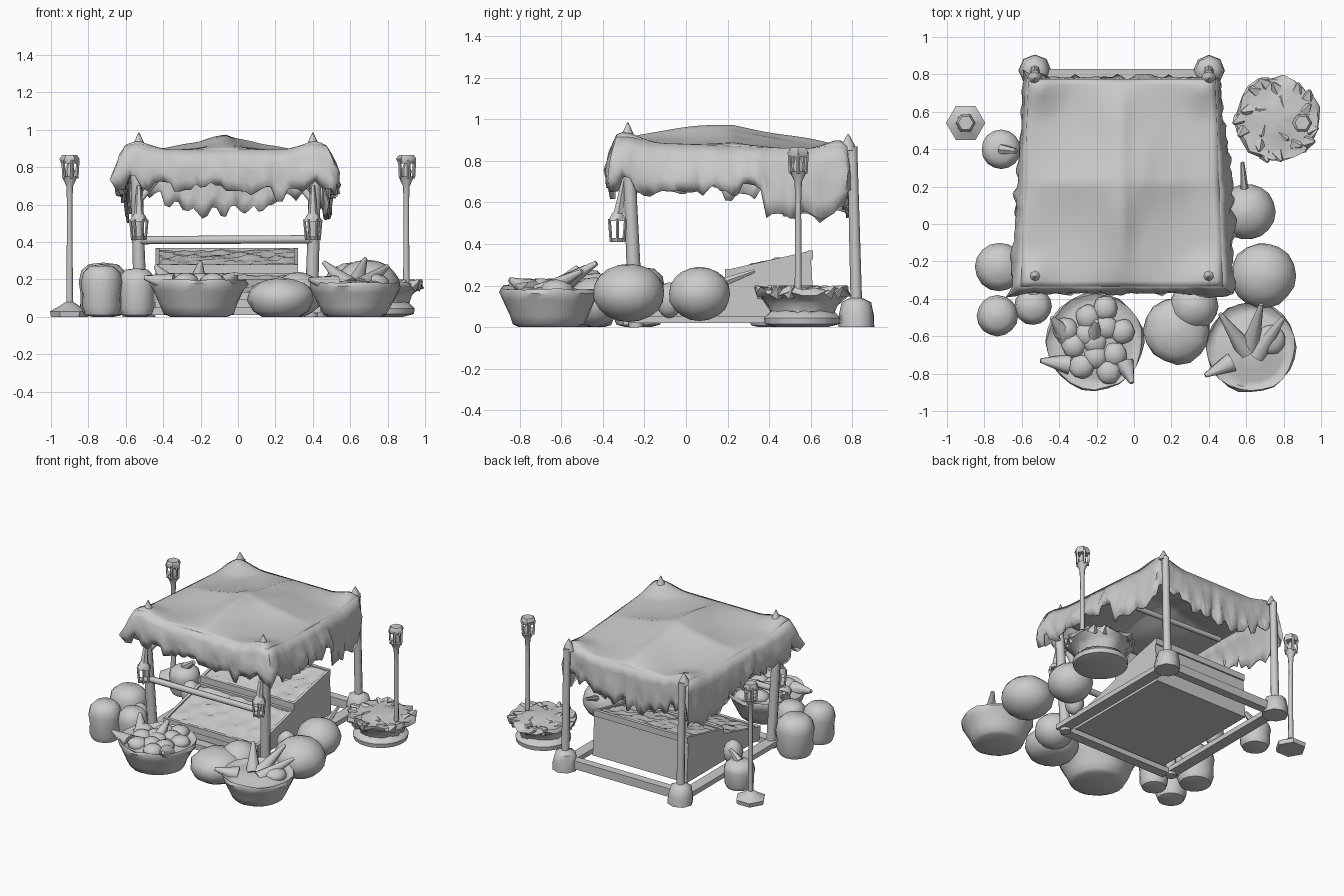
import bpy, bmesh, math, random
from mathutils import Vector, noise

random.seed(4)
old = bpy.data.objects.get("Cube")
if old:
    bpy.data.objects.remove(old)

grey = bpy.data.materials.new("plain grey")
grey.use_nodes = True
grey.diffuse_color = (0.6, 0.6, 0.6, 1)
grey.node_tree.nodes["Principled BSDF"].inputs["Base Color"].default_value = (0.6, 0.6, 0.6, 1)


def add(name, verts, faces, angle=40):
    mesh = bpy.data.meshes.new(name)
    mesh.from_pydata([tuple(v) for v in verts], [], faces)
    bm = bmesh.new()
    bm.from_mesh(mesh)
    bmesh.ops.recalc_face_normals(bm, faces=bm.faces)
    bm.to_mesh(mesh)
    bm.free()
    mesh.materials.append(grey)
    ob = bpy.data.objects.new(name, mesh)
    bpy.context.collection.objects.link(ob)
    bpy.ops.object.select_all(action='DESELECT')
    ob.select_set(True)
    bpy.context.view_layer.objects.active = ob
    bpy.ops.object.shade_smooth_by_angle(angle=math.radians(angle))
    return ob


def lathe(name, profile, at, n=16, jag=0.0, axis=(0, 0, 1), angle=50):
    """Spin (radius, height) pairs round an axis, with optional lumpiness."""
    turn = Vector((0, 0, 1)).rotation_difference(Vector(axis))
    verts, faces = [], []
    for r, z in profile:
        for i in range(n):
            a = math.tau * i / n
            k = r * (1 + random.uniform(-jag, jag))
            p = Vector((k * math.cos(a), k * math.sin(a), z + r * random.uniform(-jag, jag) * (z > 0.05)))
            verts.append(turn @ p + Vector(at))
    for j in range(len(profile) - 1):
        for i in range(n):
            k = (i + 1) % n
            faces.append((j * n + i, j * n + k, (j + 1) * n + k, (j + 1) * n + i))
    faces += [tuple(range(n)), tuple(range((len(profile) - 1) * n, len(profile) * n))]
    return add(name, verts, faces, angle)


def rod(name, a, b, r0, r1=None, n=8):
    d = Vector(b) - Vector(a)
    return lathe(name, [(r0, 0), (r1 if r1 is not None else r0, d.length)], a, n, axis=d)


def ball(name, at, r, rz, jag=0.02):
    prof = [(max(0.004, r * math.sin(math.pi * k / 10)), -rz * math.cos(math.pi * k / 10)) for k in range(11)]
    return lathe(name, prof, at, 18, jag)


def extrude_x(name, outline, x0, x1):
    n = len(outline)
    verts = [(x, y, z) for x in (x0, x1) for y, z in outline]
    faces = [tuple(range(n)), tuple(range(n, 2 * n))]
    faces += [(i, (i + 1) % n, n + (i + 1) % n, n + i) for i in range(n)]
    return add(name, verts, faces, 30)


def box(name, x0, x1, y0, y1, z0, z1):
    return extrude_x(name, [(y0, z0), (y1, z0), (y1, z1), (y0, z1)], x0, x1)


def sheet(name, nu, nv, point, angle=60):
    """Grid surface: point(u, v) gives a position for u, v from -1 to 1."""
    verts = [point(2 * i / nu - 1, 2 * j / nv - 1) for j in range(nv + 1) for i in range(nu + 1)]
    faces = [(a, a + 1, a + nu + 2, a + nu + 1) for j in range(nv) for a in range(j * (nu + 1), j * (nu + 1) + nu)]
    return add(name, verts, faces, angle)


# Canopy cloth: draped roof, wider at the front, with corner peaks and valleys
def roof_point(u, v):
    inner = (1 - u * u) * (1 - v * v)
    ridge = 0.07 * (1 - abs(u)) ** 2.2 * (1 - v * v) + 0.02 * (1 - abs(v)) ** 3 * (1 - u * u)
    valley = 0.16 * abs(u * v) * inner + 0.012 * max(abs(u), abs(v)) ** 12
    crease = 0.02 * inner * noise.noise(Vector((3.5 * u, 1.5 * v, 2)))
    peak = 0.05 * max(0, 1 - 3 * math.hypot(abs(u) - 0.87, abs(v) - 0.92)) ** 1.5
    z = 0.884 - 0.022 * v + ridge - valley + crease + peak
    return Vector((-0.065 + (0.52 - 0.02 * v) * u, 0.22 + 0.555 * v, z))


roof = sheet("canopy_roof", 36, 36, roof_point)
roof.modifiers.new("thickness", 'SOLIDIFY').thickness = 0.012

# Ragged skirt hanging from the rim
M = 40
edge = []
for side in range(4):
    for i in range(M):
        t = 2 * i / M - 1
        edge.append([(t, -1), (1, t), (-t, 1), (-1, -t)][side] + (side,))
verts, faces = [], []
for row in range(5):
    f = row / 4
    for k, (u, v, side) in enumerate(edge):
        ragged = random.Random(k // 2)
        drop = ragged.uniform(0.16, 0.23) + (0.02 if k % 5 < 2 else 0)
        if side == 2:
            drop += 0.1 * (1 - abs(u))
        elif side == 0:
            drop += 0.03 if u > 0.1 else 0
        else:
            drop += 0.12 if v > 0.25 else 0.02
        out = (0.04 if side != 2 else 0.01) * math.sin(f * 2.2)
        out += f * 0.04 * noise.noise(Vector((k * 0.45, f * 2, 0)))
        out += 0.035 * f * (1 - abs(v)) if side == 1 else 0
        verts.append(roof_point(u, v) + Vector((out * u ** 5 * (1 - 0.4 * v), out * v ** 5, -drop * f)))
L = len(edge)
for row in range(4):
    for k in range(L):
        n = (k + 1) % L
        faces.append((row * L + k, row * L + n, (row + 1) * L + n, (row + 1) * L + k))
add("canopy_skirt", verts, faces, 60).modifiers.new("thickness", 'SOLIDIFY').thickness = 0.01

# Posts, finials, foot blocks and hanging lanterns
for side, x in (("right", -0.53), ("left", 0.40)):
    s = -1 if x < 0 else 1
    rod("front_post_" + side, (x - s * 0.01, -0.24, 0), (x + s * 0.02, -0.28, 0.92), 0.036, 0.028)
    lathe("front_finial_" + side, [(0.055, 0), (0.03, 0.04), (0.003, 0.1)], (x, -0.28, 0.885), 8)
    rod("back_post_" + side, (x, 0.82, 0.1), (x, 0.8, 0.87), 0.028, 0.024)
    lathe("back_finial_" + side, [(0.04, 0), (0.03, 0.03), (0.003, 0.08)], (x, 0.78, 0.85), 8)
    lathe("back_foot_" + side, [(0.085, 0), (0.082, 0.06), (0.07, 0.12), (0.03, 0.14)], (x, 0.82, 0), 8, 0.04)
    rod("brace_" + side, (x, -0.26, 0.62), (x - s * 0.18, -0.2, 0.84), 0.018)
    rod("lantern_hook_" + side, (x, -0.33, 0.52), (x, -0.3, 0.7), 0.03, 0.012, 6)
    lathe("lantern_cap_" + side, [(0.05, 0), (0.035, 0.03), (0.01, 0.06)], (x, -0.33, 0.51), 6)
    lathe("lantern_base_" + side, [(0.03, 0), (0.04, 0.02)], (x, -0.33, 0.41), 6)
    for k in range(6):
        c, q = math.cos(k * math.pi / 3), math.sin(k * math.pi / 3)
        rod("lantern_bar_" + side, (x + 0.035 * c, -0.33 + 0.035 * q, 0.41),
            (x + 0.045 * c, -0.33 + 0.045 * q, 0.52), 0.007, n=4)
    box("floor_beam_" + side, x - 0.04, x + 0.04, -0.28, 0.82, 0.02, 0.055)
rod("front_rail", (-0.52, -0.27, 0.41), (0.4, -0.27, 0.415), 0.022)
rod("roof_beam", (-0.53, 0.25, 0.83), (0.4, 0.25, 0.8), 0.018)
box("back_floor_beam", -0.5, 0.38, 0.77, 0.83, 0.02, 0.08)
box("front_floor_beam", -0.5, 0.38, -0.3, -0.23, 0.01, 0.05)

# Two-tier display counter with lumpy goods in recessed trays
extrude_x("counter", [(-0.22, 0.04), (-0.22, 0.11), (0.18, 0.21), (0.2, 0.255), (0.6, 0.34), (0.62, 0.04)], -0.44, 0.32)
for y0, z0, y1, z1 in ((-0.22, 0.11, 0.18, 0.21), (0.2, 0.255, 0.6, 0.345)):
    for x in (-0.44, 0.3):
        extrude_x("tray_side", [(y0, z0 - 0.02), (y1, z1 - 0.02), (y1, z1 + 0.022), (y0, z0 + 0.022)], x, x + 0.02)
    for y, z in ((y0, z0), (y1, z1)):
        box("tray_rim", -0.44, 0.32, y - 0.012, y + 0.012, z - 0.02, z + 0.024)
    sheet("tray_goods", 30, 14, lambda u, v: (
        -0.06 + 0.365 * u, (y0 + y1) / 2 + (y1 - y0) / 2 * v,
        (z0 + z1) / 2 + (z1 - z0) / 2 * v + 0.012 + 0.02 * noise.noise(Vector((6 * u, 4 * v, z0 * 9)))))

# Front baskets heaped with produce
BASKET = [(0.6, 0), (0.72, 0.015), (0.8, 0.06), (0.95, 0.14), (1.03, 0.18), (1, 0.2), (0.9, 0.18),
          (0.78, 0.18), (0.5, 0.205), (0.25, 0.21), (0.02, 0.215)]


def basket(name, x, y, r, h):
    lathe(name, [(a * r, b * h) for a, b in BASKET], (x, y, 0), 24, 0.025)


basket("basket_right", -0.21, -0.63, 0.255, 0.98)
basket("basket_left", 0.625, -0.66, 0.235, 0.92)
for i in range(12):
    a, q = i * 2.4, 0.056 * math.sqrt(i)
    ball("basket_fruit", (-0.21 + q * math.cos(a), -0.63 + q * math.sin(a), 0.19), 0.065, 0.045, 0.08)
for a, b in (((-0.36, -0.6, 0.17), (-0.44, -0.5, 0.27)), ((-0.22, -0.62, 0.17), (-0.2, -0.52, 0.29)),
             ((-0.35, -0.75, 0.18), (-0.5, -0.73, 0.21)), ((-0.05, -0.75, 0.18), (-0.01, -0.85, 0.23)),
             ((0.6, -0.68, 0.16), (0.46, -0.48, 0.29)), ((0.62, -0.66, 0.16), (0.68, -0.43, 0.31)),
             ((0.66, -0.7, 0.16), (0.8, -0.5, 0.27)), ((0.52, -0.74, 0.17), (0.38, -0.81, 0.2))):
    rod("root_vegetable", a, b, 0.055, 0.012)
ball("basket_gourd", (0.73, -0.62, 0.18), 0.08, 0.05)

# Sacks, round gourds and jars
lathe("sack", [(0.1, 0), (0.15, 0.03), (0.18, 0.09), (0.175, 0.14), (0.13, 0.18), (0.07, 0.2), (0.01, 0.21)],
      (0.23, -0.57, 0), 16, 0.035)
ball("sack_back", (0.32, -0.44, 0.12), 0.13, 0.12)
ball("large_gourd", (0.69, -0.275, 0.165), 0.175, 0.14)
ball("small_gourd", (0.605, 0.065, 0.16), 0.15, 0.13)
rod("gourd_stem", (0.59, 0.19, 0.22), (0.58, 0.33, 0.27), 0.022, 0.01, 6)
POT = [(0.45, 0), (0.8, 0.04), (0.95, 0.2), (0.93, 0.45), (1, 0.65), (0.9, 0.85), (0.6, 0.97), (0.02, 1)]
for name, x, y, r, h in (("barrel_back", -0.72, -0.23, 0.13, 0.29), ("barrel_front", -0.73, -0.49, 0.11, 0.28),
                         ("pot_small", -0.54, -0.44, 0.1, 0.26), ("jar", -0.71, 0.4, 0.105, 0.2)):
    lathe(name, [(a * r, b * h) for a, b in POT], (x, y, 0), 16, 0.015)
rod("jar_handle", (-0.71, 0.4, 0.19), (-0.63, 0.39, 0.25), 0.03, 0.015, 6)
for x, y in ((-0.6, -0.28), (-0.52, 0.2), (0.45, -0.08)):
    ball("loose_goods", (x, y, 0.13), 0.065, 0.085, 0.06)

# Back produce stand: round foot, bowl, and ragged leaves
lathe("stand_foot", [(0.12, 0), (0.18, 0.015), (0.185, 0.045), (0.15, 0.08)], (0.76, 0.56, 0), 24)
lathe("leaf_bowl", [(0.15, 0.07), (0.165, 0.11), (0.19, 0.14), (0.225, 0.165), (0.215, 0.19), (0.16, 0.18),
                    (0.1, 0.195), (0.02, 0.2)], (0.765, 0.56, 0), 22, 0.07)
for i in range(20):
    a = i * math.tau / 20
    q = (0.09, 0.16, 0.2, 0.19)[i % 4]
    p = Vector((0.765 + q * math.cos(a), 0.56 + q * math.sin(a), 0.165))
    rod("leaf", p, p + Vector((0.04 * math.cos(a + 0.6), 0.04 * math.sin(a + 0.6), 0.03)), 0.04, 0.008, 5)

# Free-standing lamp posts, the left one rising from the stand
lathe("lamp_foot_right", [(0.1, 0), (0.105, 0.03), (0.05, 0.06), (0.02, 0.08)], (-0.9, 0.54, 0), 6)
for side, x in (("right", -0.9), ("left", 0.9)):
    lathe("lamp_pole_" + side, [(0.018, 0.06), (0.014, 0.6), (0.018, 0.7), (0.042, 0.75)], (x, 0.54, 0), 8)
    lathe("lamp_flame_" + side, [(0.022, 0.74), (0.028, 0.78), (0.008, 0.83)], (x, 0.54, 0), 6)
    lathe("lamp_cap_" + side, [(0.045, 0.82), (0.054, 0.845), (0.04, 0.865)], (x, 0.54, 0), 6, 0.03)
    for k in range(5):
        c, q = math.cos(k * math.tau / 5), math.sin(k * math.tau / 5)
        rod("lamp_bar_" + side, (x + 0.038 * c, 0.54 + 0.038 * q, 0.74),
            (x + 0.044 * c, 0.54 + 0.044 * q, 0.84), 0.009, n=4)
